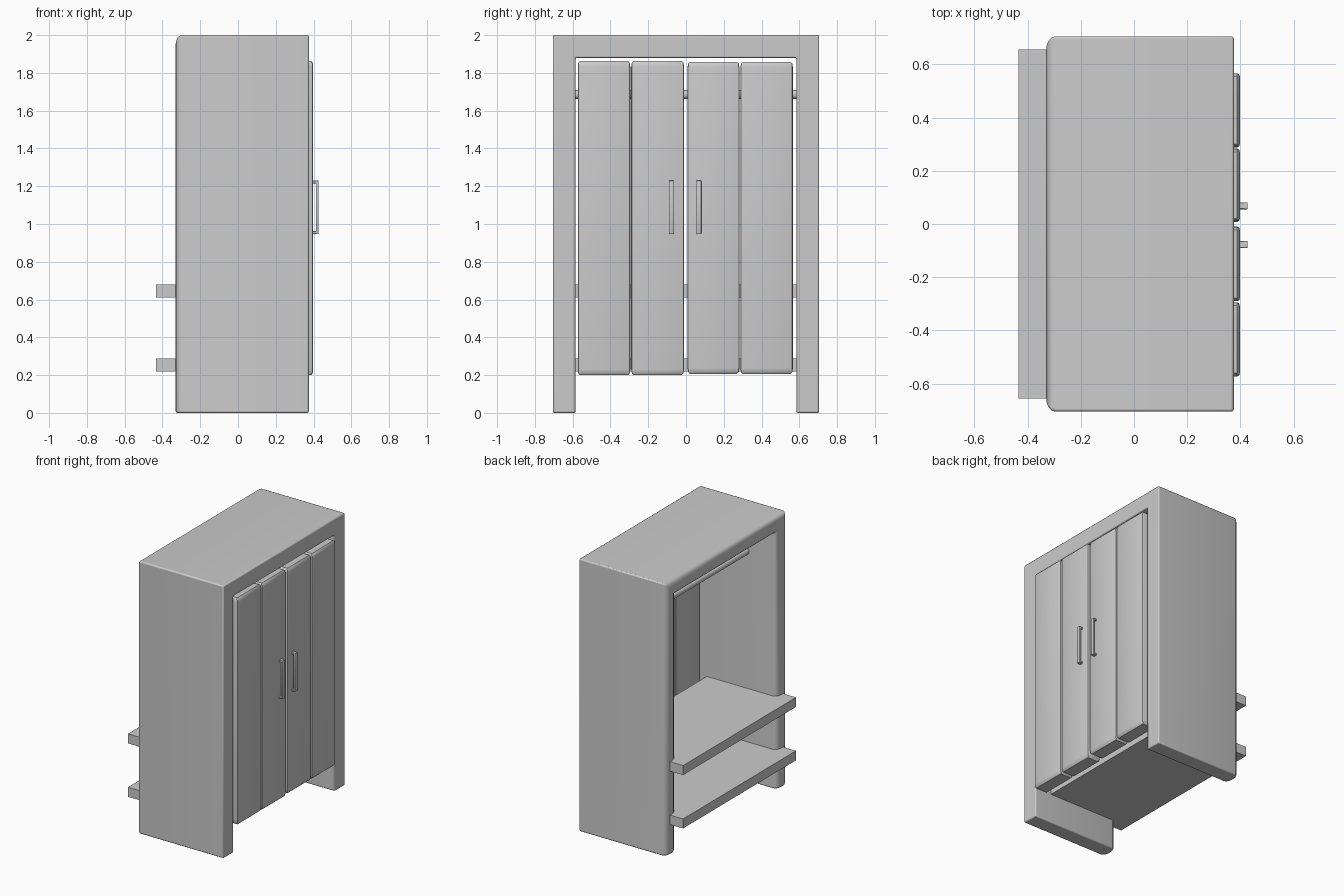
import bpy, bmesh, math
from mathutils import Matrix, Vector

if "Cube" in bpy.data.objects:
    bpy.data.objects.remove(bpy.data.objects["Cube"])


def finish(name, bm):
    bmesh.ops.recalc_face_normals(bm, faces=bm.faces)
    me = bpy.data.meshes.new(name)
    bm.to_mesh(me)
    bm.free()
    ob = bpy.data.objects.new(name, me)
    bpy.context.collection.objects.link(ob)
    return ob


def smooth(ob, angle=35):
    bpy.ops.object.select_all(action='DESELECT')
    ob.select_set(True)
    bpy.context.view_layer.objects.active = ob
    bpy.ops.object.shade_smooth_by_angle(angle=math.radians(angle))


def add_box(bm, lo, hi, bevel=None, segments=1):
    """Box between two corners; bevel gives a separate width along each axis."""
    lo, hi = Vector(lo), Vector(hi)
    size = hi - lo
    b = Vector(bevel) if bevel else Vector((1, 1, 1))
    tmp = bmesh.new()
    bmesh.ops.create_cube(tmp, size=1)
    for v in tmp.verts:
        v.co = Vector([v.co[i] * size[i] / b[i] for i in range(3)])
    if bevel:
        bmesh.ops.bevel(tmp, geom=tmp.edges[:], offset=1, segments=segments,
                        profile=0.5, affect='EDGES')
    for v in tmp.verts:
        v.co = Vector([v.co[i] * b[i] for i in range(3)]) + (lo + hi) / 2
    me = bpy.data.meshes.new("tmp")
    tmp.to_mesh(me)
    tmp.free()
    bm.from_mesh(me)
    bpy.data.meshes.remove(me)


def box(name, *args):
    bm = bmesh.new()
    add_box(bm, *args)
    return finish(name, bm)


# Carcass: upside-down U, open at the back and bottom, rounded back edges
XB, XF, W, IN, STRETCH = -0.33, 0.375, 0.705, 0.585, 0.7
profile = [(-W, 0), (-W, 2), (W, 2), (W, 0), (IN, 0), (IN, 1.88), (-IN, 1.88), (-IN, 0)]
bm = bmesh.new()
back = bm.faces.new([bm.verts.new((XB / STRETCH, y, z)) for y, z in profile])
ext = bmesh.ops.extrude_face_region(bm, geom=[back], use_keep_orig=True)
for v in ext["geom"]:
    if isinstance(v, bmesh.types.BMVert):
        v.co.x = XF / STRETCH
bmesh.ops.recalc_face_normals(bm, faces=bm.faces)
back_edges = [e for e in bm.edges
              if all(v.co.x < 0 for v in e.verts) and max(v.co.z for v in e.verts) > 0.1]
bmesh.ops.bevel(bm, geom=back_edges, offset=0.048, segments=4, profile=0.5, affect='EDGES')
for v in bm.verts:
    v.co.x *= STRETCH
carcass = finish("carcass", bm)
mod = carcass.modifiers.new("soft_edges", 'BEVEL')
mod.width = 0.008
mod.segments = 2
mod.limit_method = 'ANGLE'
mod.angle_limit = math.radians(50)
smooth(carcass)

# Four door panels
for i, (y0, y1, z0, z1) in enumerate([(-0.573, -0.295, 0.2, 1.863), (-0.29, -0.01, 0.2, 1.863),
                                      (0.008, 0.283, 0.207, 1.858), (0.288, 0.566, 0.207, 1.858)]):
    smooth(box(f"door_panel_{i + 1}", (0.287, y0, z0), (0.398, y1, z1), (0.01, 0.012, 0.03), 2))

# Handles: a bar on two posts
for side, yc in (("left", -0.077), ("right", 0.068)):
    bm = bmesh.new()
    h = 0.0135
    add_box(bm, (0.412, yc - h, 0.947), (0.427, yc + h, 1.23), (0.004, 0.004, 0.004), 2)
    for z in (0.947, 1.215):
        add_box(bm, (0.385, yc - h, z), (0.422, yc + h, z + 0.015), (0.003, 0.003, 0.003), 1)
    smooth(finish(f"handle_{side}", bm))

# Shelves sticking out of the open back
for name, z in (("lower_shelf", 0.218), ("upper_shelf", 0.61)):
    box(name, (-0.435, -0.655, z), (0.24, 0.655, z + 0.07))

# Hanging rail
bm = bmesh.new()
bmesh.ops.create_cone(bm, cap_ends=True, segments=24, radius1=0.024, radius2=0.024, depth=1.24,
                      matrix=Matrix.Translation((-0.08, 0, 1.685)) @ Matrix.Rotation(math.pi / 2, 4, 'X'))
smooth(finish("hanging_rail", bm))
